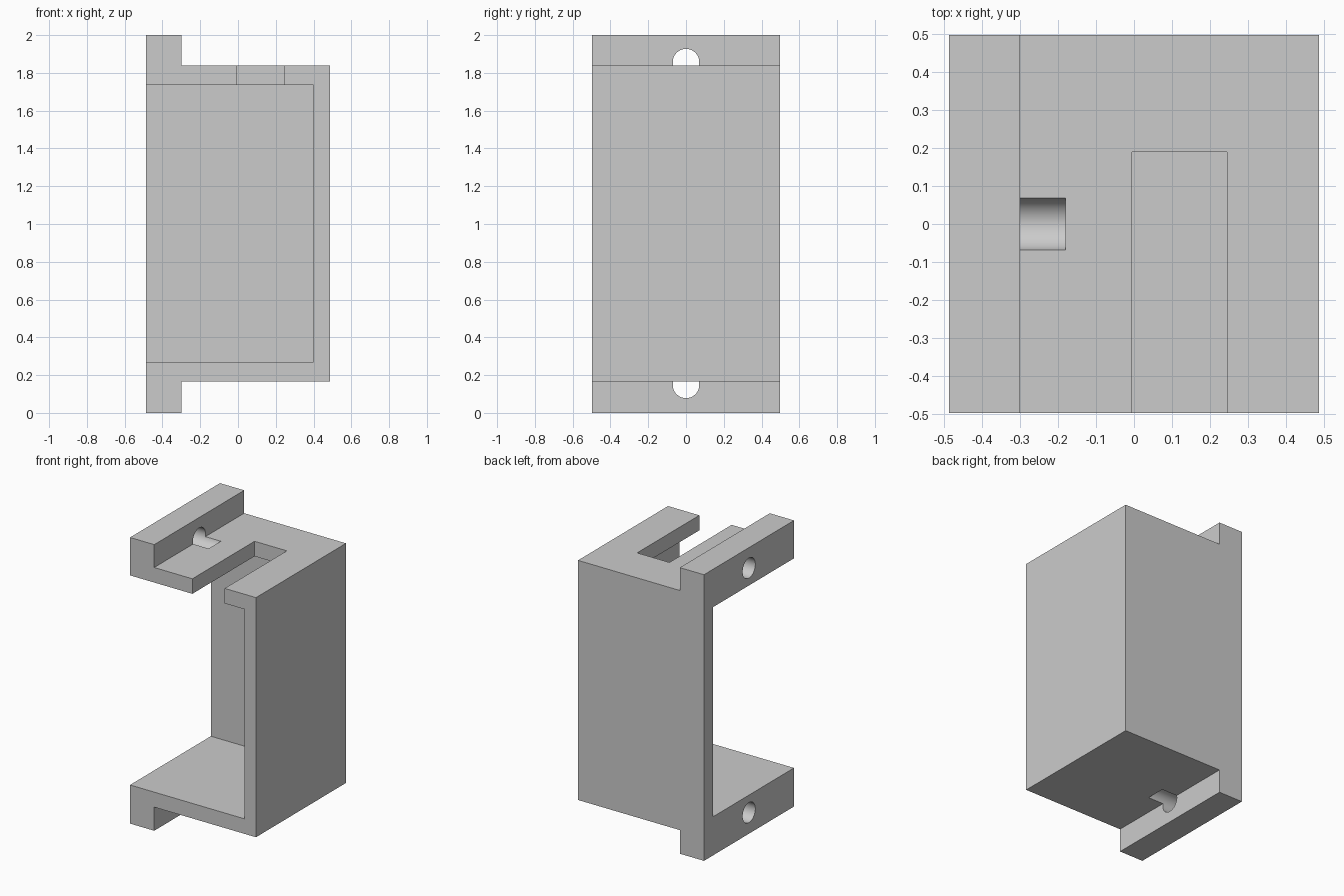
import bpy, bmesh, math
from mathutils import Matrix, Vector

cube = bpy.data.objects.get("Cube")
if cube:
    bpy.data.objects.remove(cube, do_unlink=True)

# Overall dimensions
HX, HY = 0.487, 0.497
FLANGE_X = -0.30               # outer face of the mounting flanges
TOP, BOTTOM = 1.84, 0.165      # outer faces of the box

grey = bpy.data.materials.new("light_grey")
grey.use_nodes = True
grey.diffuse_color = (0.6, 0.6, 0.6, 1)
grey.node_tree.nodes["Principled BSDF"].inputs["Base Color"].default_value = (0.6, 0.6, 0.6, 1)


def finish(bm, name):
    bmesh.ops.recalc_face_normals(bm, faces=bm.faces)
    mesh = bpy.data.meshes.new(name)
    bm.to_mesh(mesh)
    bm.free()
    mesh.materials.append(grey)
    obj = bpy.data.objects.new(name, mesh)
    bpy.context.collection.objects.link(obj)
    return obj


def box(name, lo, hi):
    lo, hi = Vector(lo), Vector(hi)
    bm = bmesh.new()
    bmesh.ops.create_cube(bm, size=1)
    bmesh.ops.scale(bm, vec=hi - lo, verts=bm.verts)
    bmesh.ops.translate(bm, vec=(lo + hi) / 2, verts=bm.verts)
    return finish(bm, name)


def rod_x(name, x0, x1, z, radius):
    bm = bmesh.new()
    bmesh.ops.create_cone(bm, cap_ends=True, segments=48, radius1=radius,
                          radius2=radius, depth=x1 - x0)
    bmesh.ops.rotate(bm, matrix=Matrix.Rotation(math.pi / 2, 3, "Y"), verts=bm.verts)
    bmesh.ops.translate(bm, vec=((x0 + x1) / 2, 0, z), verts=bm.verts)
    return finish(bm, name)


def select_only(obj):
    bpy.ops.object.select_all(action="DESELECT")
    obj.select_set(True)
    bpy.context.view_layer.objects.active = obj


def cut(obj, cutter):
    cutter.hide_render = True
    mod = obj.modifiers.new(cutter.name, "BOOLEAN")
    mod.operation = "DIFFERENCE"
    mod.solver = "EXACT"
    mod.object = cutter
    select_only(obj)
    bpy.ops.object.modifier_apply(modifier=mod.name)
    bpy.data.objects.remove(cutter, do_unlink=True)


# Side profile of the box with its two flanges, extruded front to back
profile = [(-HX, 0), (FLANGE_X, 0), (FLANGE_X, BOTTOM), (HX, BOTTOM),
           (HX, TOP), (FLANGE_X, TOP), (FLANGE_X, 2), (-HX, 2)]
bm = bmesh.new()
face = bm.faces.new([bm.verts.new((x, -HY, z)) for x, z in profile])
extruded = bmesh.ops.extrude_face_region(bm, geom=[face])["geom"]
bmesh.ops.translate(bm, vec=(0, 2 * HY, 0),
                    verts=[v for v in extruded if isinstance(v, bmesh.types.BMVert)])
housing = finish(bm, "bracket_housing")

# Cavity open to the front and to one side
cut(housing, box("cavity_cutter", (-0.8, -0.8, 0.27), (0.40, 0.395, 1.735)))

# Slot in the top plate, open to the front
cut(housing, box("slot_cutter", (-0.005, -0.8, 1.6), (0.245, 0.19, 1.95)))

# Screw holes through the flanges, running on as grooves in the plates
for z in (0.148, 1.857):
    cut(housing, rod_x("hole_cutter", -0.8, -0.18, z, 0.07))

select_only(housing)
bpy.ops.object.shade_smooth_by_angle(angle=math.radians(30))
